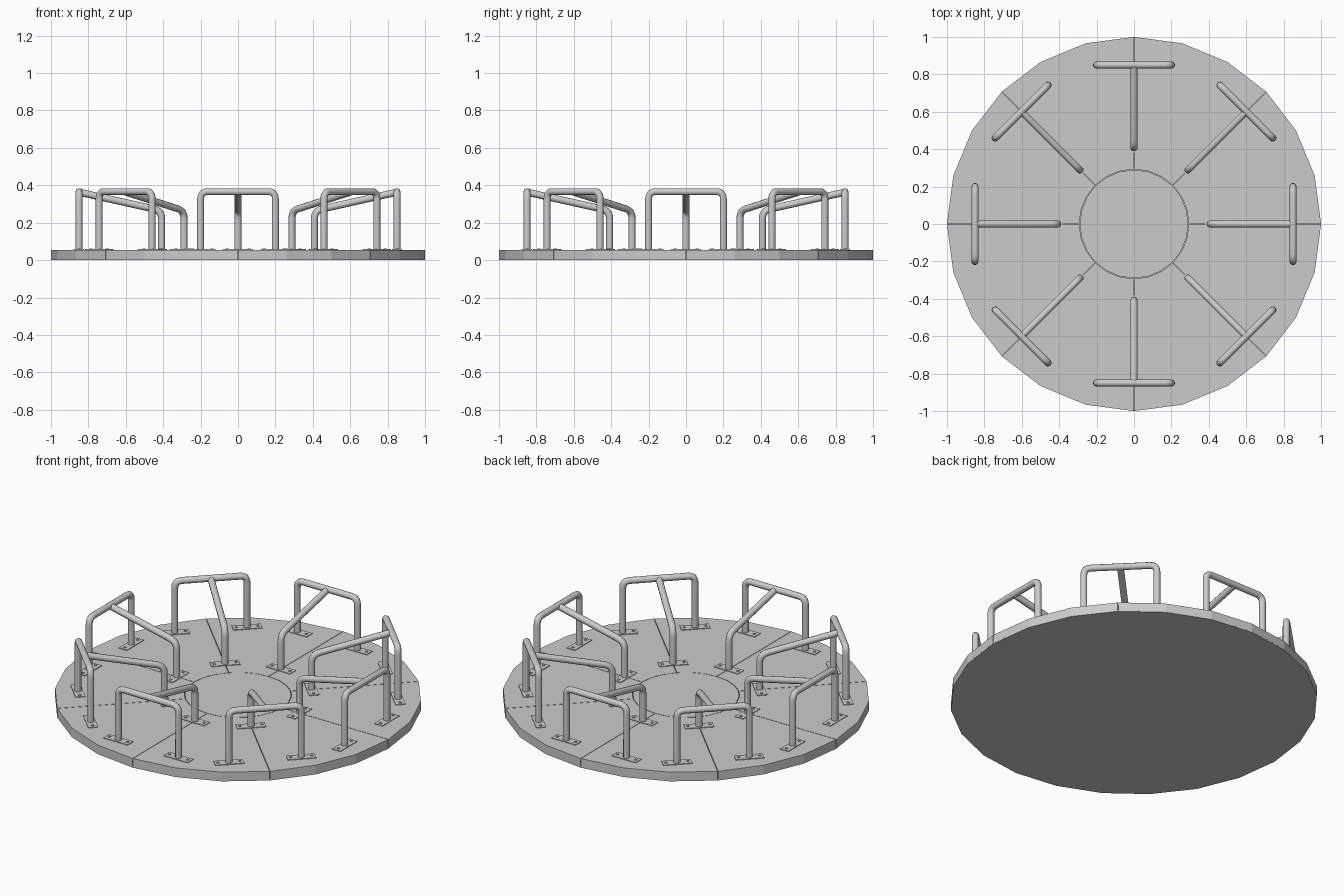
import bpy, bmesh
from math import sin, cos, pi, radians
from mathutils import Vector, Matrix

if "Cube" in bpy.data.objects:
    bpy.data.objects.remove(bpy.data.objects["Cube"], do_unlink=True)

DECK = 0.055      # top of the platform
HUB = 0.293       # radius of the centre panel
GAP = 0.0015      # half width of the seams
TUBE = 0.019

metal = bpy.data.materials.new("grey metal")
metal.diffuse_color = (0.6, 0.6, 0.6, 1)
metal.use_nodes = True
metal.node_tree.nodes["Principled BSDF"].inputs["Base Color"].default_value = (0.6, 0.6, 0.6, 1)


def add_object(name, mesh, angle=0.0):
    if not mesh.materials:
        mesh.materials.append(metal)
    obj = bpy.data.objects.new(name, mesh)
    obj.rotation_euler.z = angle
    bpy.context.scene.collection.objects.link(obj)
    return obj


def to_mesh(name, bm):
    bmesh.ops.recalc_face_normals(bm, faces=bm.faces)
    mesh = bpy.data.meshes.new(name)
    bm.to_mesh(mesh)
    bm.free()
    return mesh


def disc(bm, radius, bottom, top, sides, x=0.0, y=0.0):
    """Upright cylinder with its first corner on the x axis."""
    ring = [bm.verts.new((x + radius * cos(2 * pi * i / sides),
                          y + radius * sin(2 * pi * i / sides), bottom)) for i in range(sides)]
    face = bm.faces.new(ring)
    grown = bmesh.ops.extrude_face_region(bm, geom=[face], use_keep_orig=True)["geom"]
    for v in grown:
        if isinstance(v, bmesh.types.BMVert):
            v.co.z = top


def rounded(points, radius, steps=5):
    """Path with its inner corners replaced by short arcs."""
    pts = [Vector(p) for p in points]
    path = [pts[0]]
    for a, b, c in zip(pts, pts[1:], pts[2:]):
        p = b + (a - b).normalized() * radius
        q = b + (c - b).normalized() * radius
        for i in range(steps + 1):
            t = i / steps
            path.append(p * (1 - t) ** 2 + b * 2 * t * (1 - t) + q * t ** 2)
    return path + [pts[-1]]


def tube_mesh(name, points, bend):
    """Smooth round tube along a bent path."""
    path = rounded(points, bend)
    curve = bpy.data.curves.new(name, "CURVE")
    curve.dimensions = "3D"
    curve.bevel_depth = TUBE
    curve.bevel_resolution = 3
    curve.use_fill_caps = True
    spline = curve.splines.new("POLY")
    spline.points.add(len(path) - 1)
    for point, co in zip(spline.points, path):
        point.co = (*co, 1)
    temp = bpy.data.objects.new(name + "_path", curve)
    bpy.context.scene.collection.objects.link(temp)
    graph = bpy.context.evaluated_depsgraph_get()
    mesh = bpy.data.meshes.new_from_object(temp.evaluated_get(graph))
    bpy.data.objects.remove(temp, do_unlink=True)
    mesh.name = name
    for poly in mesh.polygons:
        poly.use_smooth = len(poly.vertices) == 4
    return mesh


def foot_mesh(name, spots):
    """Bolted base plates, long across the radius."""
    bm = bmesh.new()
    for x, y in spots:
        box = Matrix.Translation((x, y, DECK + 0.001)) @ Matrix.Diagonal((0.055, 0.16, 0.006, 1))
        bmesh.ops.create_cube(bm, size=1, matrix=box)
        for side in (-1, 1):
            disc(bm, 0.008, DECK, DECK + 0.008, 8, x, y + side * 0.06)
    return to_mesh(name, bm)


# Solid underside and centre panel
bm = bmesh.new()
disc(bm, 1.0, 0, 0.006, 24)
add_object("platform_base", to_mesh("platform_base", bm))
bm = bmesh.new()
disc(bm, HUB - 2 * GAP, 0.005, DECK, 24)
add_object("centre_panel", to_mesh("centre_panel", bm))

# One wedge of the deck, with a fine seam along each side
bm = bmesh.new()
rows = []
for i in range(4):
    a = radians(15 * i)
    shift = Vector((-sin(a), cos(a), 0)) * (GAP if i == 0 else -GAP if i == 3 else 0)
    rows.append([bm.verts.new(Vector((r * cos(a), r * sin(a), 0.006)) + shift) for r in (HUB, 1)])
faces = [bm.faces.new((p[0], p[1], q[1], q[0])) for p, q in zip(rows, rows[1:])]
grown = bmesh.ops.extrude_face_region(bm, geom=faces, use_keep_orig=True)["geom"]
for v in grown:
    if isinstance(v, bmesh.types.BMVert):
        v.co.z = DECK
wedge = to_mesh("deck_wedge", bm)

# Handrail parts, laid out along +x
RAIL, POST, HALF, TOP = 0.85, 0.408, 0.2, 0.366
rail = tube_mesh("handrail", [(RAIL, -HALF, DECK - 0.01), (RAIL, -HALF, TOP),
                              (RAIL, HALF, TOP), (RAIL, HALF, DECK - 0.01)], 0.04)
arm = tube_mesh("inner_arm", [(POST, 0, DECK - 0.01), (POST, 0, 0.264), (RAIL, 0, TOP - 0.003)], 0.045)
feet = foot_mesh("foot_plates", [(RAIL, -HALF), (RAIL, HALF), (POST, 0)])

# Eight repeats around the centre
for k in range(8):
    for mesh in (wedge, rail, arm, feet):
        add_object(f"{mesh.name}_{k + 1}", mesh, k * pi / 4)
